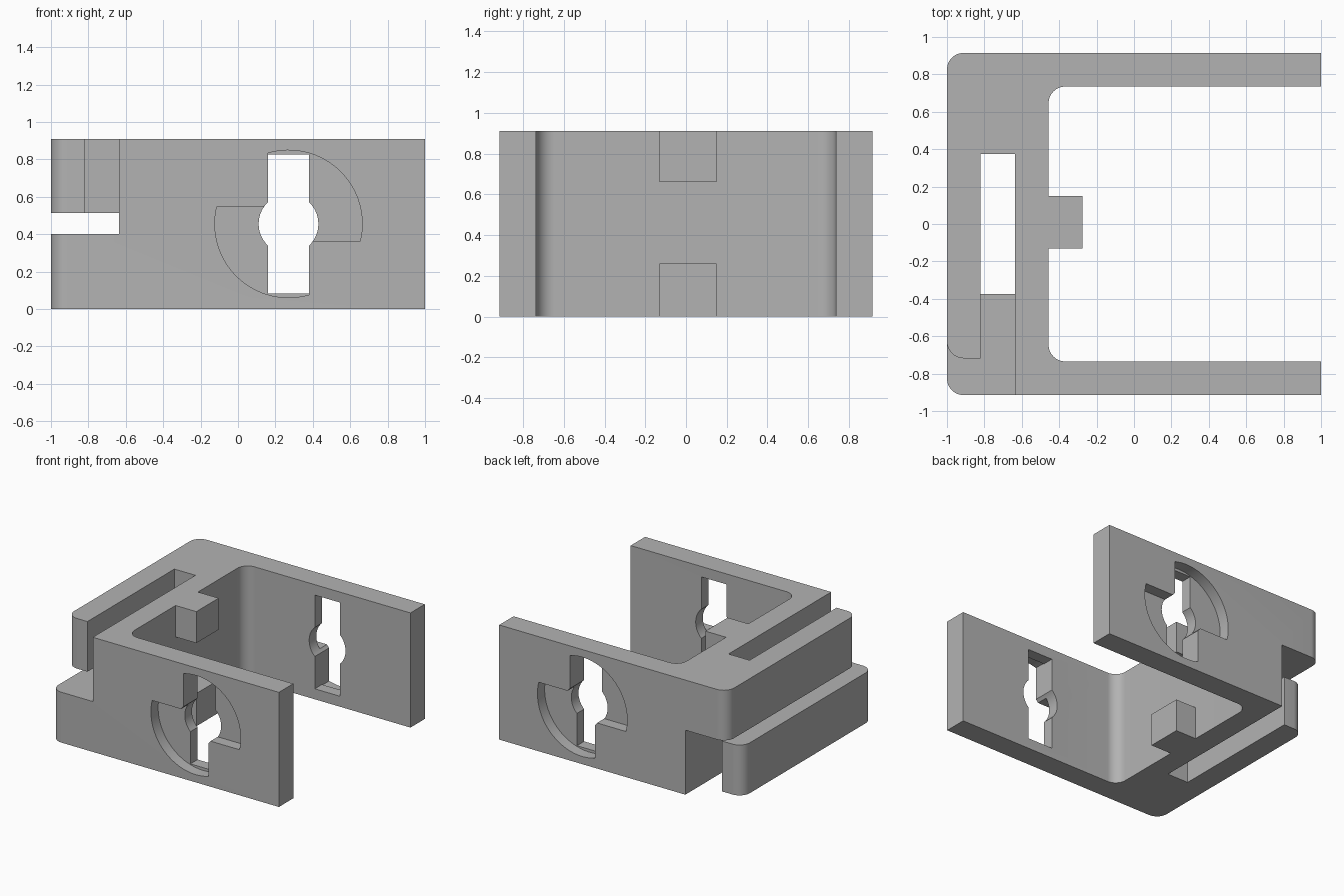
import bpy, bmesh
from math import sin, cos, radians, asin, degrees
from mathutils import Matrix

if "Cube" in bpy.data.objects:
    bpy.data.objects.remove(bpy.data.objects["Cube"])

GREY = (0.45, 0.45, 0.45, 1)
mat = bpy.data.materials.new("plain grey")
mat.use_nodes = True
mat.diffuse_color = GREY
mat.node_tree.nodes["Principled BSDF"].inputs["Base Color"].default_value = GREY

H, W, T, R = 0.91, 0.915, 0.18, 0.09     # height, half width, arm thickness, fillet
WEB, SLOT_IN, SLOT_OUT = -0.457, -0.635, -0.82


def arc(cx, cy, r, a, b, n=12):
    angles = [radians(a + (b - a) * i / n) for i in range(n + 1)]
    return [(cx + r * cos(t), cy + r * sin(t)) for t in angles]


def rect(x0, y0, x1, y1):
    return [(x0, y0), (x1, y0), (x1, y1), (x0, y1)]


def prism(name, pts, lo, hi, matrix=Matrix()):
    """Extrude a flat outline from lo to hi, then place it."""
    bm = bmesh.new()
    face = bm.faces.new([bm.verts.new((x, y, lo)) for x, y in pts])
    side = bmesh.ops.extrude_face_region(bm, geom=[face])["geom"]
    bmesh.ops.translate(bm, vec=(0, 0, hi - lo),
                        verts=[v for v in side if isinstance(v, bmesh.types.BMVert)])
    bm.transform(matrix)
    bmesh.ops.recalc_face_normals(bm, faces=bm.faces)
    mesh = bpy.data.meshes.new(name)
    bm.to_mesh(mesh)
    bm.free()
    mesh.materials.append(mat)
    obj = bpy.data.objects.new(name, mesh)
    bpy.context.collection.objects.link(obj)
    return obj


def combine(target, tool, operation="DIFFERENCE"):
    """Apply a boolean and discard the tool."""
    tool.hide_render = True
    mod = target.modifiers.new("boolean", "BOOLEAN")
    mod.operation, mod.object, mod.solver = operation, tool, "EXACT"
    graph = bpy.context.evaluated_depsgraph_get()
    mesh = bpy.data.meshes.new_from_object(target.evaluated_get(graph))
    target.modifiers.clear()
    target.data = mesh
    bpy.data.objects.remove(tool)


# U-shaped body with rounded corners
inner = W - T
outline = ([(1, -W), (1, -inner)]
           + arc(WEB + R, -inner + R, R, 270, 180)
           + arc(WEB + R, inner - R, R, 180, 90)
           + [(1, inner), (1, W)]
           + arc(-1 + R, W - R, R, 90, 180)
           + arc(-1 + R, -W + R, R, 180, 270))
body = prism("bracket_body", outline, 0, H)

# Stop blocks on the inner wall
for lo, hi in ((0, 0.26), (0.66, H)):
    combine(body, prism("stop_block", rect(-0.55, -0.13, -0.275, 0.15), lo, hi), "UNION")

# Hooked lips: upper one opens to the front, lower one to the back
lip_end = -0.718
hook = ([(-1.2, -1.1), (SLOT_IN, -1.1), (SLOT_IN, 0.373), (SLOT_OUT, 0.373), (SLOT_OUT, lip_end)]
        + arc(-1 + R, lip_end + R, R, 270, 180) + [(-1.2, lip_end + R)])
combine(body, prism("upper_hook_cut", hook, 0.46, 1.1))
combine(body, prism("lower_hook_cut", [(x, -y) for x, y in hook], -0.2, 0.45))

# Slit between the two lips
combine(body, prism("slit_cut", rect(-1.2, -1.2, SLOT_IN, 1.2), 0.4, 0.512))

# Bayonet keyholes in both arms, with a stepped quarter-turn recess outside
HALF_W, HALF_H, BIG, SMALL, STEP = 0.11, 0.372, 0.394, 0.16, 0.093
a = degrees(asin(STEP / BIG))
b = degrees(asin(HALF_W / BIG))
recess = (arc(0, 0, BIG, 180 - a, 270 + b, 32) + [(HALF_W, -STEP)]
          + arc(0, 0, BIG, -a, 90 + b, 32) + [(-HALF_W, STEP)])
for s in (1, -1):
    place = Matrix(((s, 0, 0, 0.27), (0, 0, s, 0), (0, 1, 0, H / 2), (0, 0, 0, 1)))
    combine(body, prism("recess_cut", recess, -1.1, -W + T / 2, place))
    combine(body, prism("slot_cut", rect(-HALF_W, -HALF_H, HALF_W, HALF_H), -1.2, -0.6, place))
    combine(body, prism("hole_cut", arc(0, 0, SMALL, 0, 350, 35), -1.3, -0.5, place))

# Smooth fillets, sharp edges
bpy.ops.object.select_all(action="DESELECT")
body.select_set(True)
bpy.context.view_layer.objects.active = body
bpy.ops.object.shade_smooth_by_angle(angle=radians(30))
